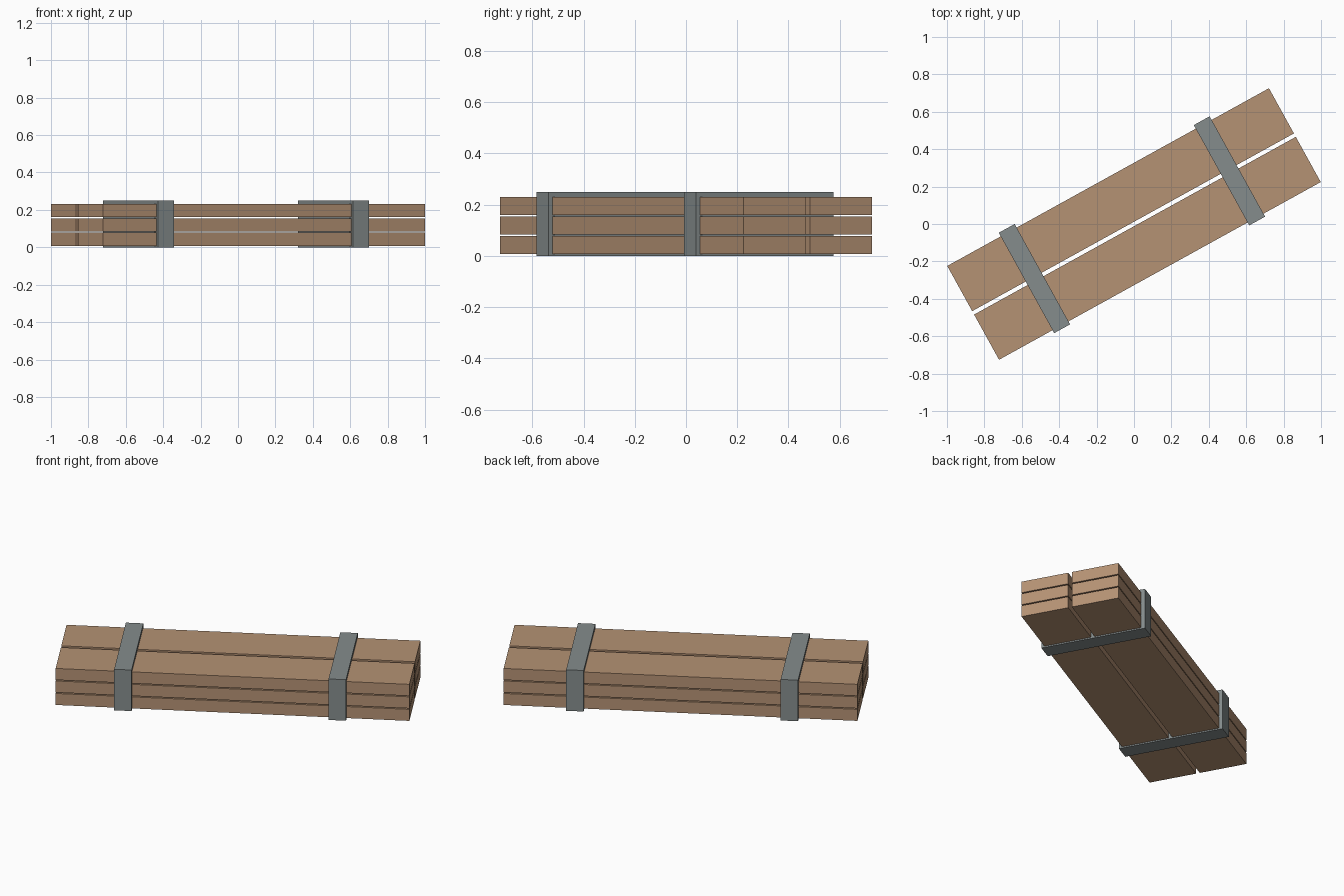
import bpy, math
from mathutils import Matrix

if "Cube" in bpy.data.objects:
    bpy.data.objects.remove(bpy.data.objects["Cube"])

ANGLE = math.atan2(0.95, 1.72)
ROT = Matrix.Rotation(ANGLE, 4, 'Z')


def material(name, rgb):
    m = bpy.data.materials.new(name)
    m.diffuse_color = (*rgb, 1)
    m.use_nodes = True
    m.node_tree.nodes["Principled BSDF"].inputs["Base Color"].default_value = m.diffuse_color
    return m


wood = material("wood", (0.462, 0.288, 0.175))
steel = material("strap_grey", (0.235, 0.265, 0.265))


def box(name, centre, size, mat):
    """Box in the bundle's own axes, turned with the whole bundle."""
    bpy.ops.mesh.primitive_cube_add(size=1)
    ob = bpy.context.object
    ob.name = name
    ob.data.transform(ROT @ Matrix.Translation(centre) @ Matrix.Diagonal((*size, 1)))
    ob.data.materials.append(mat)
    return ob


# planks: two columns, three layers
LENGTH, WIDTH, THICK = 1.965, 0.276, 0.07
for layer in range(3):
    for side in (-1, 1):
        box(f"plank_{layer + 1}_{'front' if side < 0 else 'back'}",
            (0, side * 0.1485, 0.043 + layer * 0.0763),
            (LENGTH, WIDTH, THICK), wood)

# straps around the bundle
for name, along in (("left_strap", -0.607), ("right_strap", 0.584)):
    box(name, (along, 0.002, 0.125), (0.097, 0.613, 0.25), steel)
